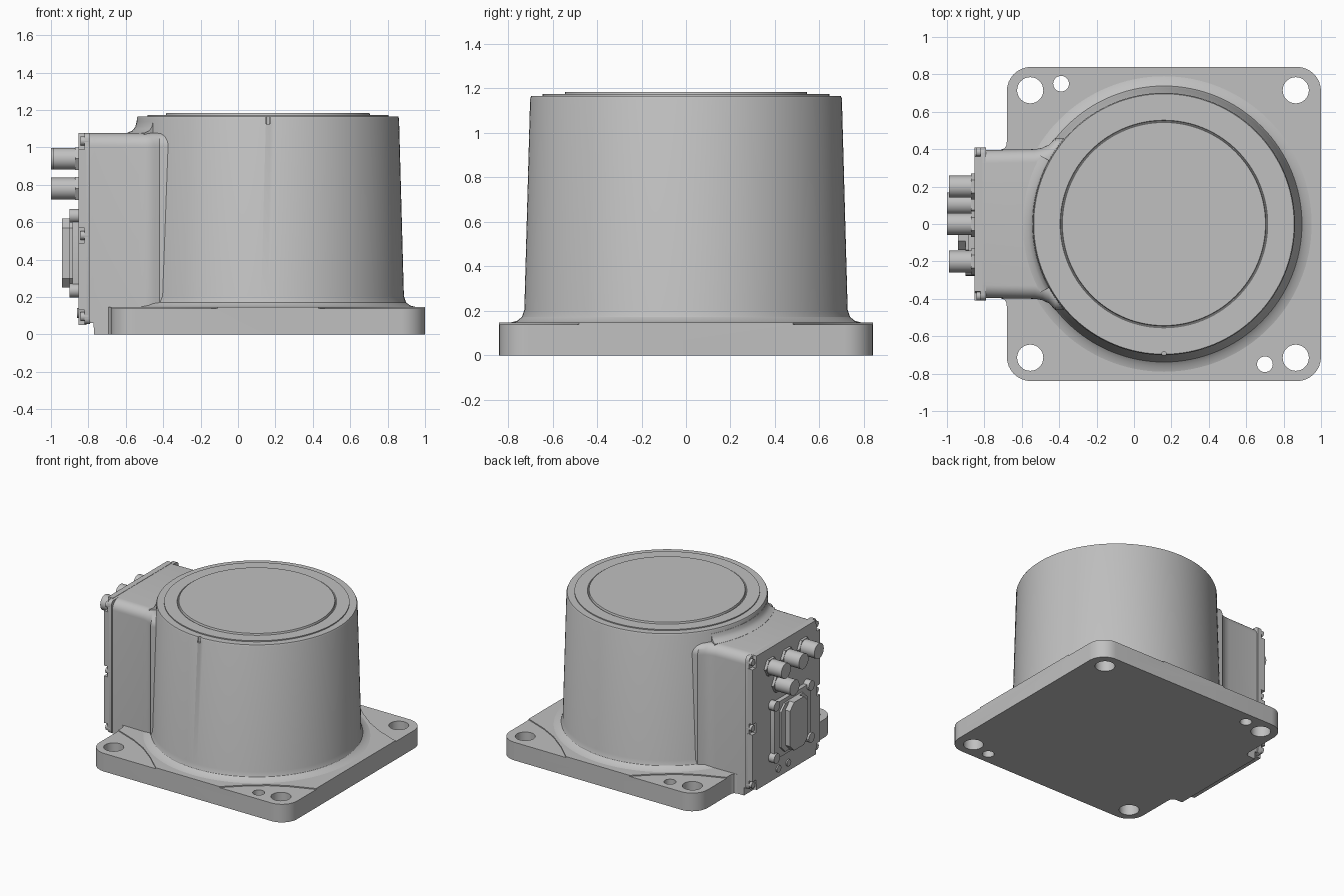
import bpy, bmesh, math
from mathutils import Vector

if "Cube" in bpy.data.objects:
    bpy.data.objects.remove(bpy.data.objects["Cube"])

grey = bpy.data.materials.new("cast_grey")
grey.diffuse_color = (0.53, 0.53, 0.53, 1)
grey.use_nodes = True
grey.node_tree.nodes["Principled BSDF"].inputs["Base Color"].default_value = grey.diffuse_color
CX = 0.16  # axis of the round body


def finish(bm, name, material=True):
    bmesh.ops.remove_doubles(bm, verts=bm.verts, dist=1e-5)
    bmesh.ops.recalc_face_normals(bm, faces=bm.faces)
    me = bpy.data.meshes.new(name)
    bm.to_mesh(me)
    bm.free()
    ob = bpy.data.objects.new(name, me)
    bpy.context.collection.objects.link(ob)
    if material:
        me.materials.append(grey)
    return ob


def activate(ob):
    bpy.ops.object.select_all(action='DESELECT')
    ob.select_set(True)
    bpy.context.view_layer.objects.active = ob


def smooth(ob, angle=35):
    activate(ob)
    bpy.ops.object.shade_smooth_by_angle(angle=math.radians(angle))


def prism(bm, pts, a, b, axis='z'):
    """Extrude a 2D outline from a to b along z (x,y points) or x (y,z points)."""
    put = (lambda p, t: (p[0], p[1], t)) if axis == 'z' else (lambda p, t: (t, p[0], p[1]))
    loft(bm, [[put(p, t) for p in pts] for t in (a, b)])


def loft(bm, rings):
    rows = [[bm.verts.new(p) for p in r] for r in rings]
    n = len(rows[0])
    for r0, r1 in zip(rows, rows[1:]):
        for i in range(n):
            bm.faces.new((r0[i], r0[(i + 1) % n], r1[(i + 1) % n], r1[i]))
    bm.faces.new(rows[0][::-1])
    bm.faces.new(rows[-1])


def circle(c, r, n=32):
    return [(c[0] + r * math.cos(2 * math.pi * i / n), c[1] + r * math.sin(2 * math.pi * i / n)) for i in range(n)]


def rounded(x0, x1, y0, y1, r, n=8):
    pts = []
    for k, (cx, cy) in enumerate(((x1 - r, y1 - r), (x0 + r, y1 - r), (x0 + r, y0 + r), (x1 - r, y0 + r))):
        for i in range(n + 1):
            a = math.pi / 2 * (k + i / n)
            pts.append((cx + r * math.cos(a), cy + r * math.sin(a)))
    return pts


def cut(ob, cutter):
    mod = ob.modifiers.new("cut", 'BOOLEAN')
    mod.operation, mod.solver, mod.object = 'DIFFERENCE', 'EXACT', cutter
    activate(ob)
    bpy.ops.object.modifier_apply(modifier=mod.name)
    bpy.data.objects.remove(cutter)


# Base plate with lowered corners, bolt holes and dowel holes
bm = bmesh.new()
prism(bm, rounded(-0.68, 1.0, -0.84, 0.84, 0.13), 0, 0.147)
plate = finish(bm, "base_plate")
bm = bmesh.new()
arc = [(-.1, -.1), (.59, -.1), (.57, 0), (.44, .12), (.31, .22), (.18, .29), (0, .36), (-.1, .39)]
for ex, sx in ((-0.68, 1), (1.0, -1)):
    for sy in (-1, 1):
        prism(bm, [(ex + sx * u, sy * (0.84 - v)) for u, v in arc], 0.139, 0.3)
cut(plate, finish(bm, "corner_cutter", False))
bm = bmesh.new()
for x in (-0.555, 0.865):
    for y in (-0.715, 0.715):
        prism(bm, circle((x, y), 0.07), -0.1, 0.4)
for c in ((-0.39, 0.75), (0.70, -0.75)):
    prism(bm, circle(c, 0.042), -0.1, 0.4)
cut(plate, finish(bm, "hole_cutter", False))
smooth(plate)

# Tapered round body with foot fillet and stepped lid
profile = [(0.79, 0.10), (0.79, 0.147), (0.76, 0.155), (0.738, 0.172), (0.727, 0.205), (0.701, 1.155),
           (0.696, 1.166), (0.645, 1.166), (0.645, 1.174), (0.555, 1.174), (0.551, 1.169),
           (0.547, 1.169), (0.543, 1.183)]
bm = bmesh.new()
loft(bm, [[(x, y, z) for x, y in circle((CX, 0), r, 128)] for r, z in profile])
body = finish(bm, "round_body")
bm = bmesh.new()
prism(bm, rounded(CX - 0.011, CX + 0.011, -0.75, -0.683, 0.01, 3), 1.125, 1.3)
cut(body, finish(bm, "notch_cutter", False))
smooth(body, 25)


# Side housing: rounded-top sections flaring into the body
def section(x, w, bottom, top=1.076, r=0.07):
    pts = [(x, w, bottom)]
    for s in (1, -1):
        for i in range(9):
            a = math.pi / 2 * (i if s > 0 else 8 - i) / 8
            pts.append((x, s * (w - r + r * math.cos(a)), top - r + r * math.sin(a)))
    return pts + [(x, -w, bottom)]


bm = bmesh.new()
loft(bm, [section(*s) for s in ((-0.815, .395, .06), (-0.772, .396, .06), (-0.77, .396, 0), (-0.53, .40, 0),
                                (-0.49, .407, 0), (-0.455, .424, 0), (-0.42, .46, 0), (-0.36, .46, 0))])
smooth(finish(bm, "side_housing"))

# Fillet between housing roof and body
bm = bmesh.new()
fil = [(0.68, 1.06), (0.68, 1.135), (0.703, 1.135), (0.709, 1.11), (0.725, 1.09), (0.755, 1.077), (0.755, 1.06)]
loft(bm, [[(CX + r * math.cos(a), r * math.sin(a), z) for r, z in fil]
          for a in (math.pi + math.radians(-29 + 58 * i / 20) for i in range(21))])
smooth(finish(bm, "roof_fillet"))

# Small fillets where the plate edge meets the housing
bm = bmesh.new()
for s in (-1, 1):
    prism(bm, [(-0.66, s * .38), (-0.71, s * .38), (-0.71, s * .398), (-0.692, s * .405), (-0.683, s * .42),
               (-0.68, s * .44), (-0.66, s * .44)], 0, 0.147)
smooth(finish(bm, "plate_corner_fillets"))

# Cover plate with notched sides
half = [(0.36, 0.05), (0.36, 0.07), (0.37, 0.13), (0.41, 0.13), (0.41, 0.49), (0.37, 0.49), (0.37, 0.57), (0.41, 0.57),
        (0.41, 0.99), (0.37, 0.99), (0.36, 1.078)]
bm = bmesh.new()
prism(bm, half + [(-y, z) for y, z in half[::-1]], -0.852, -0.81, 'x')
finish(bm, "cover_plate")

# Cover backing flange and screws in the notches
bm = bmesh.new()
prism(bm, rounded(-0.408, 0.408, 0.055, 1.076, 0.03, 4), -0.822, -0.79, 'x')
smooth(finish(bm, "cover_flange"))
bm = bmesh.new()
for y in (-0.385, 0.385):
    for z in (0.095, 0.53, 1.035):
        prism(bm, circle((y, z), 0.024, 16), -0.842, -0.80, 'x')
for y in (-0.02, 0.1):
    prism(bm, circle((y, 0.115), 0.026, 16), -0.862, -0.84, 'x')
smooth(finish(bm, "cover_screws"))

# Round connectors with collars
bm = bmesh.new()
for y, z, end in ((0.2, .94, -0.99), (0, .94, -1.0), (-0.2, .94, -0.99), (0.11, .78, -1.0)):
    prism(bm, circle((y, z), 0.058), end, -0.87, 'x')
    prism(bm, circle((y, z), 0.07, 6), -0.872, -0.84, 'x')
smooth(finish(bm, "connectors"))

# Large socket: flange with screw ears, chamfered raised cap
bm = bmesh.new()
prism(bm, rounded(-0.25, 0.19, 0.22, 0.65, 0.04, 4), -0.885, -0.84, 'x')
for y in (-0.24, 0.18):
    for z in (0.235, 0.635):
        prism(bm, circle((y, z), 0.037, 16), -0.90, -0.84, 'x')
smooth(finish(bm, "socket_flange"))
bm = bmesh.new()
y0, y1, z0, z1, c = -0.19, 0.13, 0.25, 0.62, 0.05
prism(bm, [(y0 + c, z0), (y1 - c, z0), (y1, z0 + c), (y1, z1 - c), (y1 - c, z1), (y0 + c, z1),
           (y0, z1 - c), (y0, z0 + c)], -0.90, -0.86, 'x')
prism(bm, [(y0 + 2 * c, z0), (y1 - 2 * c, z0), (y1 - c, z0 + c), (y1 - c, z1 - c), (y1 - 2 * c, z1),
           (y0 + 2 * c, z1), (y0 + c, z1 - c), (y0 + c, z0 + c)], -0.94, -0.88, 'x')
finish(bm, "socket_cap")
